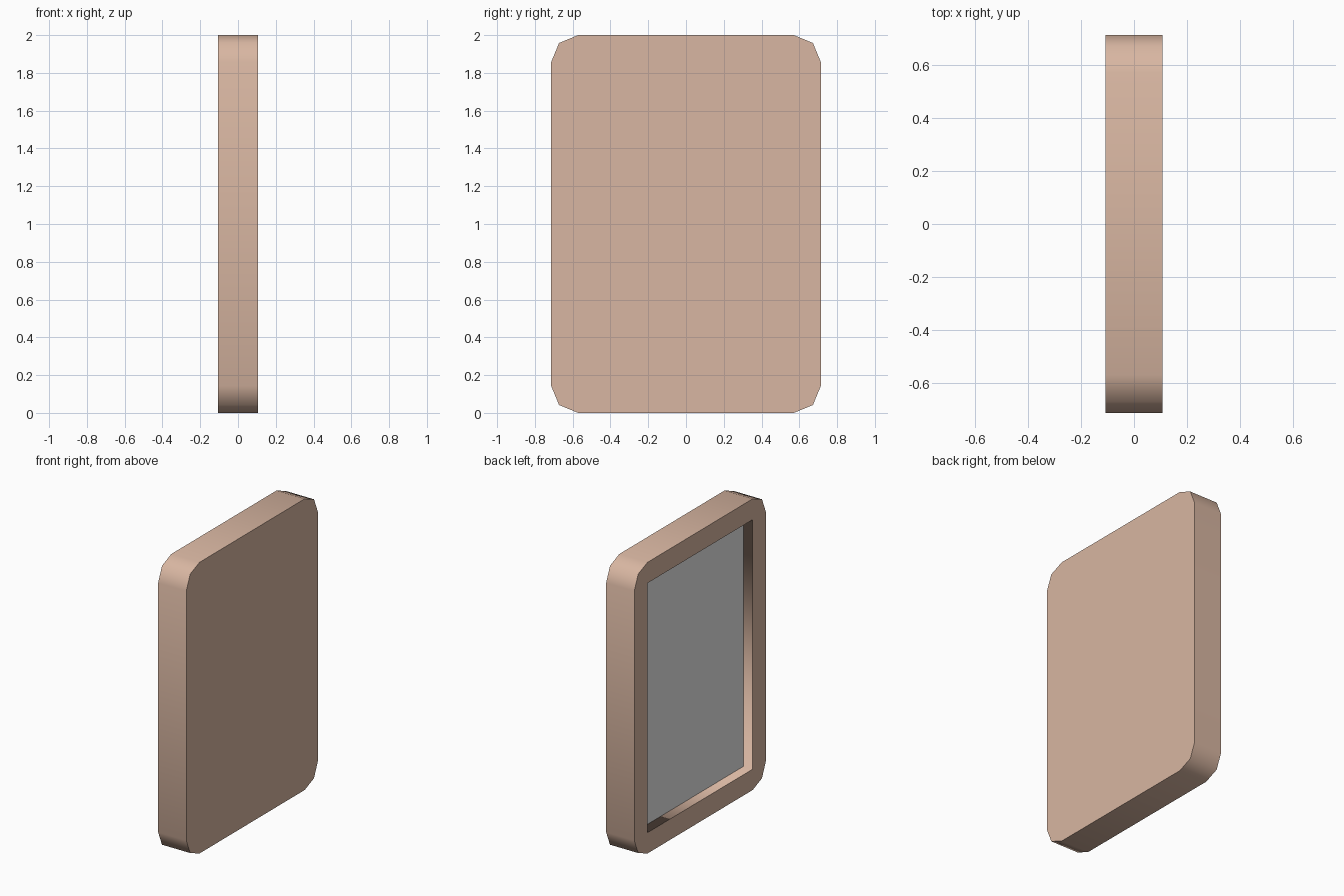
import bpy, bmesh
from math import cos, sin, pi

cube = bpy.data.objects.get("Cube")
if cube:
    bpy.data.objects.remove(cube, do_unlink=True)

HALF_X, HALF_Y, HEIGHT = 0.107, 0.714, 2.0
MARGIN = 0.143                 # corner radius and border width
FLOOR_X = -HALF_X + 0.071      # bottom of the recess


def material(name, rgb):
    mat = bpy.data.materials.new(name)
    mat.use_nodes = True
    mat.diffuse_color = (*rgb, 1)
    mat.node_tree.nodes["Principled BSDF"].inputs["Base Color"].default_value = (*rgb, 1)
    return mat


def finish(bm, name, mat):
    mesh = bpy.data.meshes.new(name)
    bm.to_mesh(mesh)
    bm.free()
    mesh.materials.append(mat)
    obj = bpy.data.objects.new(name, mesh)
    bpy.context.collection.objects.link(obj)
    return obj


def ring(bm, x, points):
    return [bm.verts.new((x, y, z)) for y, z in points]


def bridge(bm, a, b):
    for i in range(len(a)):
        j = (i + 1) % len(a)
        bm.faces.new((a[i], a[j], b[j], b[i])).smooth = True


# Recess corners and the rounded outline around them, counter-clockwise
inner, outer = [], []
for k, (sy, sz) in enumerate([(1, 1), (-1, 1), (-1, -1), (1, -1)]):
    cy = sy * (HALF_Y - MARGIN)
    cz = HEIGHT / 2 + sz * (HEIGHT / 2 - MARGIN)
    inner.append((cy, cz))
    for s in range(3):
        angle = k * pi / 2 + s * pi / 4
        outer.append((cy + MARGIN * cos(angle), cz + MARGIN * sin(angle)))

# Frame: closed back, smooth rim, flat border and recess walls
bm = bmesh.new()
back = ring(bm, HALF_X, outer)
front = ring(bm, -HALF_X, outer)
lip = ring(bm, -HALF_X, inner)
floor = ring(bm, FLOOR_X, inner)
bm.faces.new(back)
bridge(bm, back, front)
bridge(bm, lip, floor)
for i in range(len(front)):
    j = (i + 1) % len(front)
    a, b = lip[i // 3], lip[j // 3]
    corners = [front[i], front[j], b] + ([a] if a != b else [])
    bm.faces.new(corners)
bmesh.ops.recalc_face_normals(bm, faces=bm.faces)
finish(bm, "frame", material("light brown wood", (0.69, 0.47, 0.36)))

# Mirror panel filling the floor of the recess, facing -x
bm = bmesh.new()
bm.faces.new(reversed(ring(bm, FLOOR_X, inner)))
finish(bm, "mirror_panel", material("white glass", (1.0, 1.0, 1.0)))
